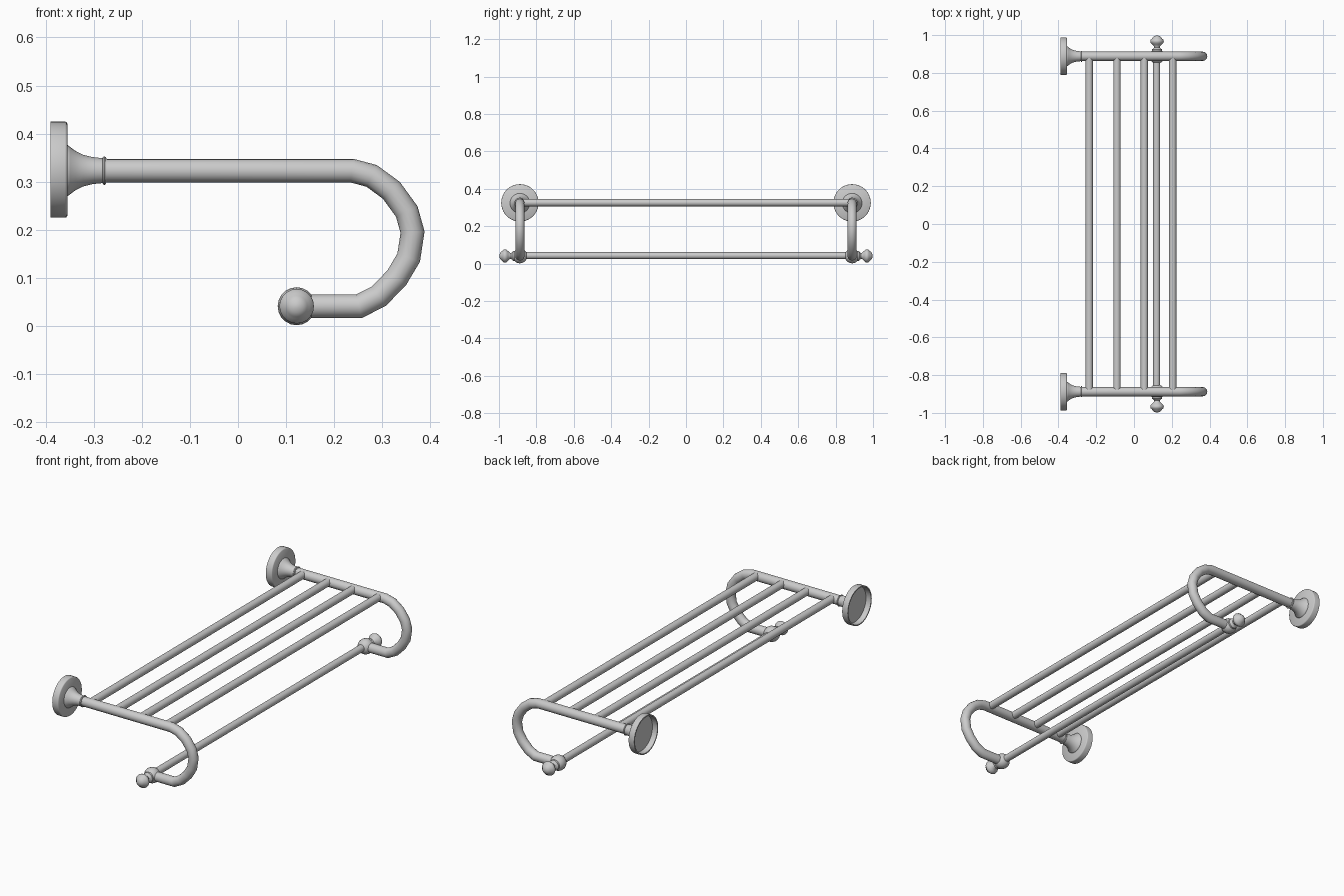
import bpy, bmesh
from math import sin, cos, pi, radians
from mathutils import Vector

if "Cube" in bpy.data.objects:
    bpy.data.objects.remove(bpy.data.objects["Cube"])

Y = 0.888          # bracket offset from the centre
ZT, ZB = 0.323, 0.041   # heights of upper arm and lower rail


def finish(name, bm, mirror=False, angle=40):
    bmesh.ops.recalc_face_normals(bm, faces=bm.faces)
    me = bpy.data.meshes.new(name)
    bm.to_mesh(me)
    bm.free()
    ob = bpy.data.objects.new(name, me)
    bpy.context.collection.objects.link(ob)
    bpy.ops.object.select_all(action='DESELECT')
    ob.select_set(True)
    bpy.context.view_layer.objects.active = ob
    bpy.ops.object.shade_smooth_by_angle(angle=radians(angle))
    if mirror:
        m = ob.modifiers.new("Mirror", 'MIRROR')
        m.use_axis = (False, True, False)
    return ob


def skin(bm, rings):
    n = len(rings[0])
    for a, b in zip(rings, rings[1:]):
        for i in range(n):
            j = (i + 1) % n
            bm.faces.new((a[i], a[j], b[j], b[i]))
    bm.faces.new(rings[0])
    bm.faces.new(rings[-1])


def lathe(name, profile, origin, axis, sides=24, mirror=False):
    """Revolve (distance, radius) pairs around an x or y axis."""
    bm = bmesh.new()
    o = Vector(origin)
    d = Vector((1, 0, 0)) if axis == 'X' else Vector((0, 1, 0))
    u = Vector((0, 1, 0)) if axis == 'X' else Vector((1, 0, 0))
    w = Vector((0, 0, 1))
    rings = [[bm.verts.new(o + d * t + r * (u * cos(2 * pi * i / sides) + w * sin(2 * pi * i / sides)))
              for i in range(sides)] for t, r in profile]
    skin(bm, rings)
    return finish(name, bm, mirror)


def tube(name, path, y, r, sides=16):
    """Sweep a circle along an x-z path with mitred joints."""
    pts = [Vector((x, 0, z)) for x, z in path]
    bm = bmesh.new()
    rings = []
    for k, p in enumerate(pts):
        a = (p - pts[k - 1]).normalized() if k else (pts[1] - p).normalized()
        b = (pts[k + 1] - p).normalized() if k < len(pts) - 1 else a
        t = (a + b).normalized()
        n = Vector((t.z, 0, -t.x)) / t.dot(a)
        rings.append([bm.verts.new(p + Vector((0, y, 0)) + r * (
            n * cos(2 * pi * i / sides) + Vector((0, sin(2 * pi * i / sides), 0))))
            for i in range(sides)])
    skin(bm, rings)
    return finish(name, bm, True, 50)


# Wall flanges: cups open at the back
lathe("wall_flange", [(-0.362, 0.012), (-0.362, 0.092), (-0.39, 0.094), (-0.39, 0.1),
                      (-0.360, 0.1), (-0.357, 0.099), (-0.355, 0.096), (-0.355, 0.012)],
      (0, Y, 0.325), 'X', 40, True)

# Flared necks and bead rings joining flange to arm
lathe("flared_neck", [(-0.358, 0.053), (-0.354, 0.053), (-0.349, 0.049), (-0.338, 0.041),
                      (-0.322, 0.033), (-0.302, 0.028), (-0.272, 0.025)],
      (0, Y, ZT), 'X', 32, True)
lathe("neck_ring", [(-0.282, 0.024), (-0.281, 0.028), (-0.278, 0.030), (-0.275, 0.028), (-0.274, 0.024)],
      (0, Y, ZT), 'X', 32, True)

# Side arms curling forward and under
tube("curved_arm", [(-0.28, ZT), (0.237, ZT), (0.278, 0.312), (0.319, 0.282), (0.351, 0.238),
                    (0.363, 0.195), (0.355, 0.142), (0.33, 0.100), (0.293, 0.062),
                    (0.252, ZB), (0.122, ZB)], Y, 0.0245)

# Ball sockets at the arm ends
R = 0.0395
lathe("ball_socket", [(-R * cos(pi * i / 10), max(R * sin(pi * i / 10), 0.004)) for i in range(11)],
      (0.122, Y, ZB), 'Y', 20, True)

# Turned finials outside the sockets
lathe("finial", [(0.02, 0.027), (0.037, 0.027), (0.041, 0.020), (0.047, 0.015), (0.053, 0.016),
                 (0.064, 0.027), (0.072, 0.034), (0.080, 0.036), (0.087, 0.034), (0.093, 0.027),
                 (0.101, 0.022), (0.107, 0.014), (0.11, 0.004)],
      (0.122, Y, ZB), 'Y', 20, True)

# Four shelf bars and the lower towel rail
for i, x in enumerate((-0.237, -0.09, 0.055, 0.205)):
    lathe(f"shelf_bar_{i + 1}", [(-Y, 0.0195), (Y, 0.0195)], (x, 0, 0.326), 'Y', 20)
lathe("towel_rail", [(-Y, 0.0185), (Y, 0.0185)], (0.12, 0, 0.043), 'Y', 20)
